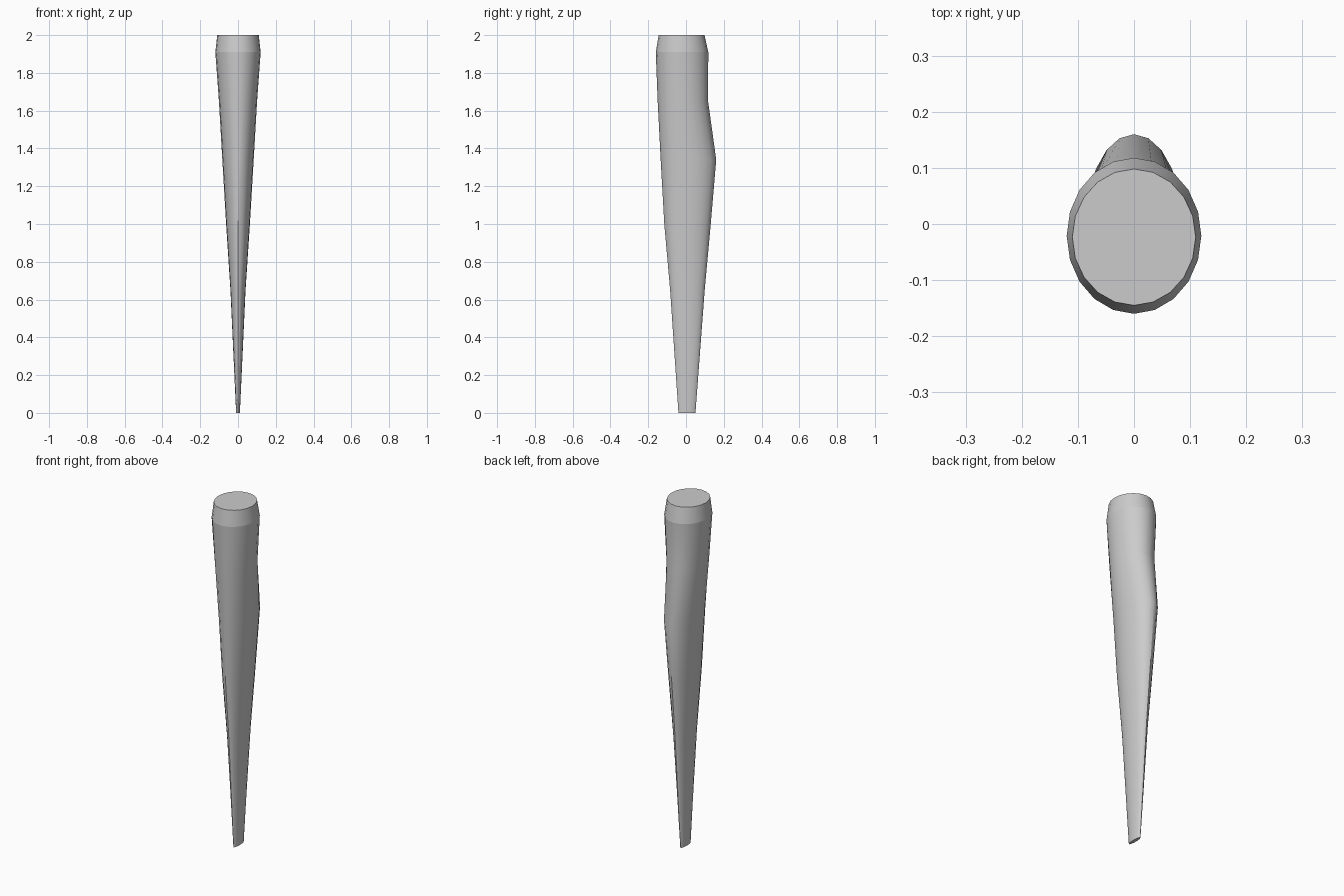
import bpy, bmesh, math

cube = bpy.data.objects.get("Cube")
if cube:
    bpy.data.objects.remove(cube, do_unlink=True)

grey = bpy.data.materials.new("plain grey")
grey.use_nodes = True
colour = (0.6, 0.6, 0.6, 1)
grey.diffuse_color = colour
grey.node_tree.nodes["Principled BSDF"].inputs["Base Color"].default_value = colour

SIDES = 20
# Cross-sections: height, half width, front edge, back edge
SECTIONS = [
    (0.00, 0.010, -0.040, 0.050),
    (0.65, 0.040, -0.084, 0.099),
    (1.00, 0.063, -0.115, 0.131),
    (1.34, 0.083, -0.134, 0.160),
    (1.65, 0.101, -0.150, 0.117),
    (1.91, 0.120, -0.160, 0.118),
    (2.00, 0.110, -0.145, 0.098),
]


def ellipse_ring(bm, z, half_width, front, back):
    mid, depth = (front + back) / 2, (back - front) / 2
    angles = [2 * math.pi * i / SIDES for i in range(SIDES)]
    return [bm.verts.new((half_width * math.cos(a), mid + depth * math.sin(a), z))
            for a in angles]


# Tapered leg lofted through the oval sections, capped at both ends
bm = bmesh.new()
rings = [ellipse_ring(bm, *section) for section in SECTIONS]
for low, high in zip(rings, rings[1:]):
    for i in range(SIDES):
        j = (i + 1) % SIDES
        bm.faces.new((low[i], low[j], high[j], high[i]))
bm.faces.new(rings[0][::-1])
bm.faces.new(rings[-1])

mesh = bpy.data.meshes.new("tapered_leg")
bm.to_mesh(mesh)
bm.free()
mesh.materials.append(grey)
leg = bpy.data.objects.new("tapered_leg", mesh)
bpy.context.collection.objects.link(leg)

# Smooth sides, with crisp rims around the caps and top bevel
bpy.context.view_layer.objects.active = leg
leg.select_set(True)
bpy.ops.object.shade_smooth_by_angle(angle=math.radians(30))
for edge in mesh.edges:
    heights = [mesh.vertices[v].co.z for v in edge.vertices]
    if min(heights) > 1.9 and max(heights) < 1.92:
        edge.use_edge_sharp = True
